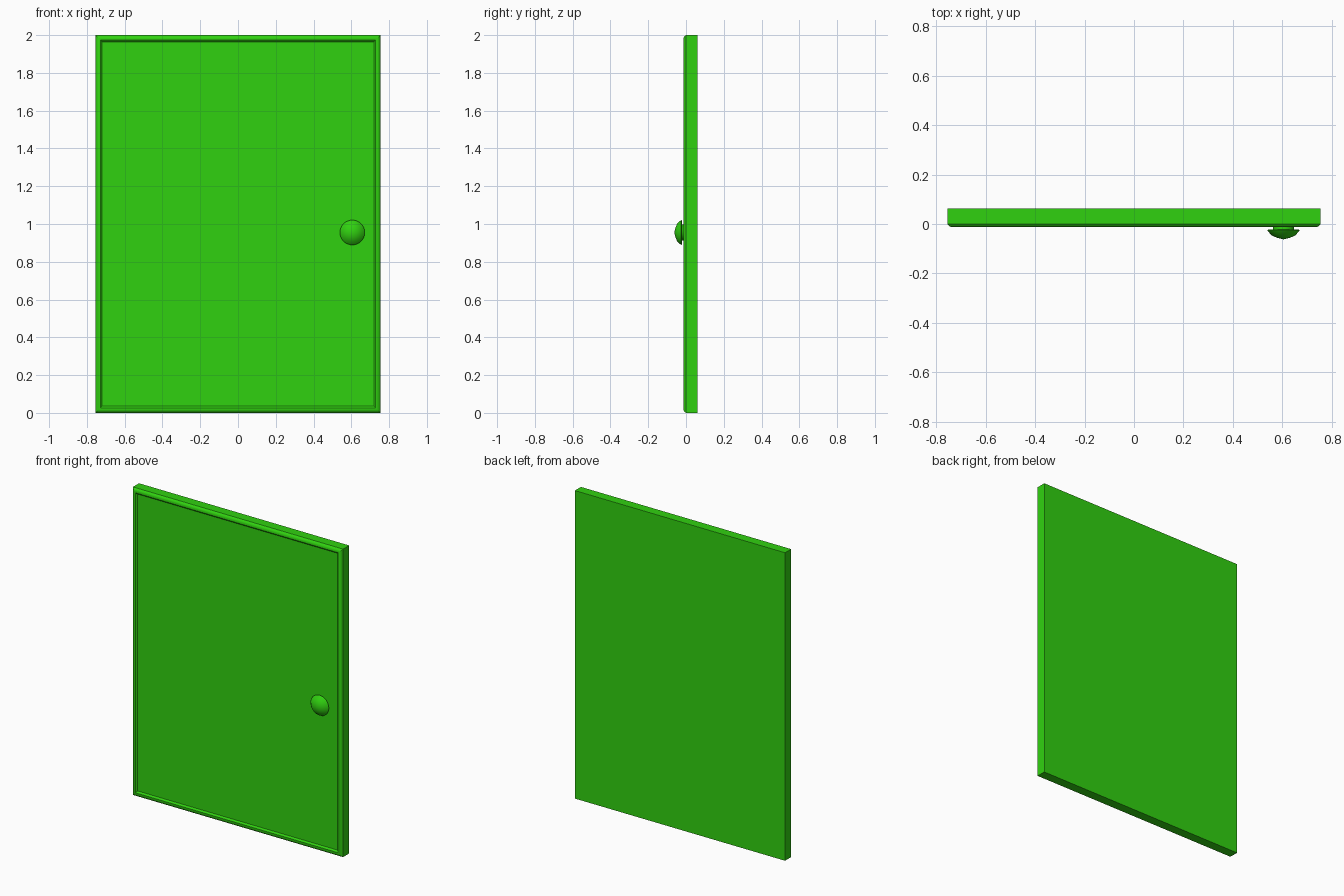
import bpy
import bmesh
import math
from mathutils import Matrix, Vector

cube = bpy.data.objects.get("Cube")
if cube:
    bpy.data.objects.remove(cube, do_unlink=True)

WIDTH, HEIGHT = 1.51, 2.0

green = bpy.data.materials.new("bright_green")
green.use_nodes = True
colour = (0.03, 0.64, 0.005, 1)
green.diffuse_color = colour
green.node_tree.nodes["Principled BSDF"].inputs["Base Color"].default_value = colour


def finish(name, bm, angle):
    """Turn a bmesh into a shaded green object."""
    bmesh.ops.recalc_face_normals(bm, faces=bm.faces)
    mesh = bpy.data.meshes.new(name)
    bm.to_mesh(mesh)
    bm.free()
    mesh.materials.append(green)
    obj = bpy.data.objects.new(name, mesh)
    bpy.context.collection.objects.link(obj)
    bpy.ops.object.select_all(action="DESELECT")
    obj.select_set(True)
    bpy.context.view_layer.objects.active = obj
    bpy.ops.object.shade_smooth_by_angle(angle=math.radians(angle))
    return obj


def door_slab():
    """Nested rectangles: back, sides, rounded raised lip, recessed panel."""
    bm = bmesh.new()
    profile = [(0, 0.062), (0, 0.0), (0.006, -0.008), (0.016, -0.013),
               (0.026, -0.013), (0.033, -0.008), (0.036, -0.002)]
    loops = []
    for inset, y in profile:
        x, low, high = WIDTH / 2 - inset, inset, HEIGHT - inset
        corners = [(-x, low), (x, low), (x, high), (-x, high)]
        loops.append([bm.verts.new((cx, y, cz)) for cx, cz in corners])
    for a, b in zip(loops, loops[1:]):
        for i in range(4):
            j = (i + 1) % 4
            bm.faces.new((a[i], a[j], b[j], b[i]))
    bm.faces.new(loops[0])
    bm.faces.new(loops[-1])
    return finish("door_slab", bm, 30)


def turned(name, profile, centre, segments=32):
    """Spin a (radius, y) profile about the front-to-back axis."""
    bm = bmesh.new()
    verts = [bm.verts.new((r, y, 0)) for r, y in profile]
    edges = [bm.edges.new(pair) for pair in zip(verts, verts[1:])]
    bmesh.ops.spin(bm, geom=verts + edges, cent=(0, 0, 0), axis=(0, 1, 0),
                   angle=math.tau, steps=segments, use_duplicate=False)
    bmesh.ops.remove_doubles(bm, verts=bm.verts, dist=0.0005)
    bmesh.ops.transform(bm, matrix=Matrix.Translation(Vector(centre)), verts=bm.verts)
    return finish(name, bm, 50)


door_slab()

# Knob: short stem and a shallow domed cap
knob_centre = (0.605, 0, 0.955)
turned("knob_stem", [(0, 0.0), (0.042, 0.0), (0.042, -0.024), (0, -0.024)], knob_centre)
turned("knob_cap", [(0, -0.022), (0.062, -0.022), (0.066, -0.026), (0.048, -0.046),
                    (0.026, -0.056), (0, -0.062)], knob_centre)
